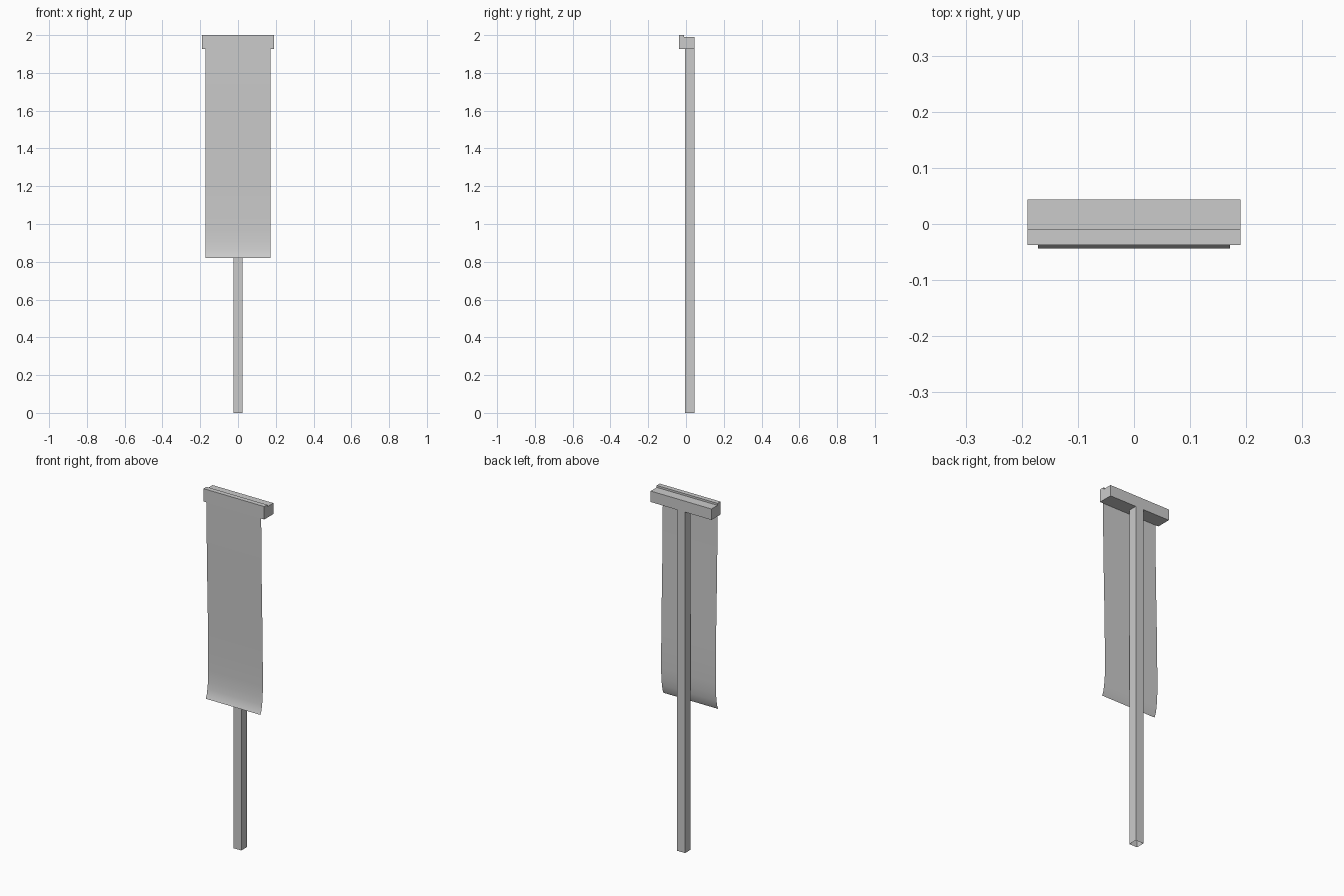
import bpy
import bmesh

cube = bpy.data.objects.get("Cube")
if cube:
    bpy.data.objects.remove(cube, do_unlink=True)

grey = bpy.data.materials.new("plain grey")
grey.use_nodes = True
colour = (0.6, 0.6, 0.6, 1)
grey.diffuse_color = colour
grey.node_tree.nodes["Principled BSDF"].inputs["Base Color"].default_value = colour


def extrude_profile(name, points, offset, closed=True, caps=True):
    """Sweep a list of points along the offset vector, optionally capping the ends."""
    bm = bmesh.new()
    start = [bm.verts.new(p) for p in points]
    end = [bm.verts.new([a + b for a, b in zip(p, offset)]) for p in points]
    count = len(points)
    for i in range(count if closed else count - 1):
        j = (i + 1) % count
        bm.faces.new((start[i], start[j], end[j], end[i]))
    if closed and caps:
        bm.faces.new(start[::-1])
        bm.faces.new(end)
    if closed:
        bmesh.ops.recalc_face_normals(bm, faces=bm.faces)
    mesh = bpy.data.meshes.new(name)
    bm.to_mesh(mesh)
    bm.free()
    mesh.materials.append(grey)
    obj = bpy.data.objects.new(name, mesh)
    bpy.context.collection.objects.link(obj)
    return obj


FRONT, STEP, BACK = -0.037, -0.01, 0.044
BAR_HALF, CLOTH_HALF, POST_HALF = 0.19, 0.171, 0.025
BAR_LOW, BAR_TOP, LIP_TOP = 1.927, 1.989, 2.0

# Square post, open at the ends and flush with the back of the crossbar
post_front = BACK - 2 * POST_HALF
extrude_profile(
    "post",
    [(-POST_HALF, post_front, 0), (POST_HALF, post_front, 0),
     (POST_HALF, BACK, 0), (-POST_HALF, BACK, 0)],
    (0, 0, BAR_LOW), caps=False)

# Crossbar with a raised lip along its front
bar_profile = [(FRONT, BAR_LOW), (BACK, BAR_LOW), (BACK, BAR_TOP),
               (STEP, BAR_TOP), (STEP, LIP_TOP), (FRONT, LIP_TOP)]
extrude_profile("crossbar", [(-BAR_HALF, y, z) for y, z in bar_profile],
                (2 * BAR_HALF, 0, 0))

# Thin hanging cloth, sagging back and flaring forward at the hem
cloth_profile = [(FRONT, BAR_LOW), (-0.035, 1.7), (-0.031, 1.5), (-0.026, 1.3),
                 (-0.023, 1.1), (-0.022, 0.97), (-0.024, 0.91),
                 (-0.029, 0.87), (-0.035, 0.84), (-0.044, 0.82)]
cloth = extrude_profile("banner_cloth",
                        [(-CLOTH_HALF, y, z) for y, z in cloth_profile],
                        (2 * CLOTH_HALF, 0, 0), closed=False)
# Face the cloth forwards and shade it smooth
if cloth.data.polygons[0].normal.y > 0:
    cloth.data.flip_normals()
cloth.data.polygons.foreach_set("use_smooth", [True] * len(cloth.data.polygons))
